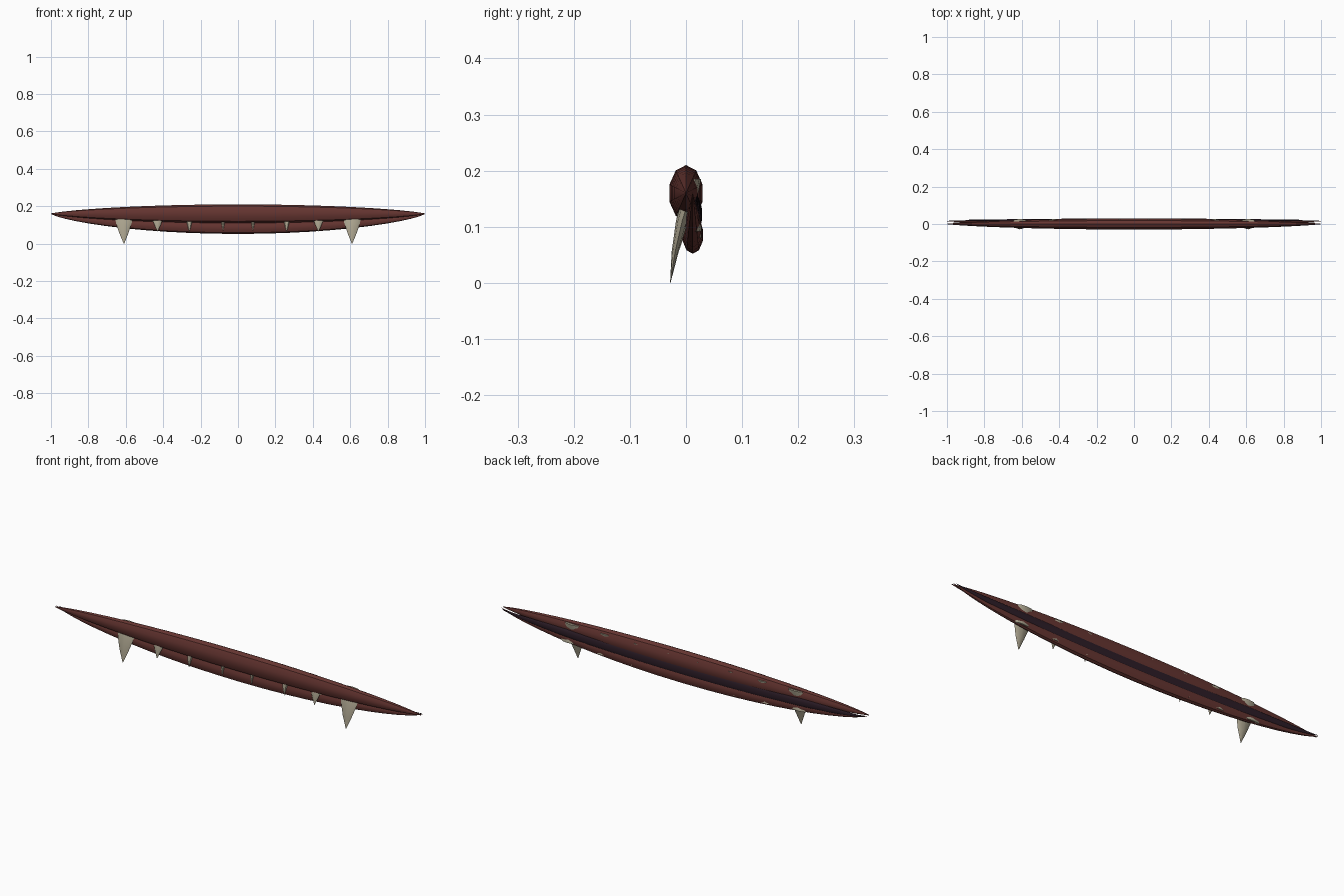
import bpy, bmesh, math
from mathutils import Vector

if "Cube" in bpy.data.objects:
    bpy.data.objects.remove(bpy.data.objects["Cube"])


def material(name, rgb):
    m = bpy.data.materials.new(name)
    m.diffuse_color = (*rgb, 1)
    m.use_nodes = True
    m.node_tree.nodes["Principled BSDF"].inputs["Base Color"].default_value = m.diffuse_color
    return m


RED = material("lip_red", (0.13, 0.035, 0.03))
DARK = material("mouth_dark", (0.025, 0.012, 0.02))
BONE = material("tooth_bone", (0.42, 0.38, 0.28))


def finish(bm, name, mat):
    bmesh.ops.recalc_face_normals(bm, faces=bm.faces)
    mesh = bpy.data.meshes.new(name)
    bm.to_mesh(mesh)
    bm.free()
    ob = bpy.data.objects.new(name, mesh)
    bpy.context.collection.objects.link(ob)
    mesh.materials.append(mat)
    bpy.context.view_layer.objects.active = ob
    ob.select_set(True)
    bpy.ops.object.shade_smooth_by_angle(angle=math.radians(35))
    ob.select_set(False)
    return ob


def loft(rings, bm):
    # Skin a list of point rings and cap both ends
    rings = [[bm.verts.new(p) for p in r] for r in rings]
    n = len(rings[0])
    for a, b in zip(rings, rings[1:]):
        for i in range(n):
            j = (i + 1) % n
            bm.faces.new((a[i], a[j], b[j], b[i]))
    bm.faces.new(rings[0])
    bm.faces.new(rings[-1])


def lip(name, mat, y, z_tip, z_mid, ry, rz, half=1.0, sides=10, steps=24):
    # Spindle tapering to both mouth corners along a bowed axis
    rings = []
    for k in range(steps + 1):
        t = -math.cos(math.pi * k / steps)
        s = max(1 - t * t, 0) ** 0.72
        r = max(s, 0.04)
        zc = z_tip + (z_mid - z_tip) * s
        rings.append([(t * half, y + ry * r * math.sin(2 * math.pi * i / sides),
                       zc + rz * r * math.cos(2 * math.pi * i / sides))
                      for i in range(sides)])
    bm = bmesh.new()
    loft(rings, bm)
    return finish(bm, name, mat)


def tooth(name, base, tip, radius, depth, sides=8):
    # Curved fang: elliptical rings shrinking towards the tip
    base, tip = Vector(base), Vector(tip)
    rings = []
    for f, r in ((0, 0.75), (0.12, 1), (0.4, 0.85), (0.7, 0.48), (1, 0.03)):
        c = base.lerp(tip, f)
        c.y -= 0.006 * math.sin(math.pi * f)
        rings.append([c + Vector((radius * r * math.cos(2 * math.pi * i / sides),
                                  depth * r * math.sin(2 * math.pi * i / sides), 0))
                      for i in range(sides)])
    bm = bmesh.new()
    loft(rings, bm)
    return finish(bm, name, BONE)


# Lips and the dark gap between them
lip("upper_lip", RED, 0.0, 0.16, 0.16, 0.031, 0.05)
lip("lower_lip", RED, 0.012, 0.16, 0.085, 0.019, 0.033)
lip("mouth_interior", DARK, 0.02, 0.157, 0.122, 0.009, 0.03, 0.99)

# Teeth: x, upper tip z, upper radius, upper tip y, lower radius
TEETH = ((0.61, 0.0, 0.05, -0.028, 0.05), (0.43, 0.065, 0.036, -0.018, 0.035),
         (0.26, 0.062, 0.022, -0.011, 0.025), (0.08, 0.068, 0.016, -0.009, 0.02))
for side, sx in (("left", -1), ("right", 1)):
    for n, (x, zt, r, yt, rl) in enumerate(TEETH):
        sag = (1 - x * x) ** 0.72
        tooth(f"upper_tooth_{side}_{n}", (sx * x, 0.017, 0.185),
              (sx * x, yt, zt), r, 0.013)
        zl = 0.16 - 0.075 * sag
        tooth(f"lower_tooth_{side}_{n}", (sx * (x + 0.02), 0.018, zl - 0.015),
              (sx * (x + 0.01), 0.01, zl + 0.05), rl, 0.013)
